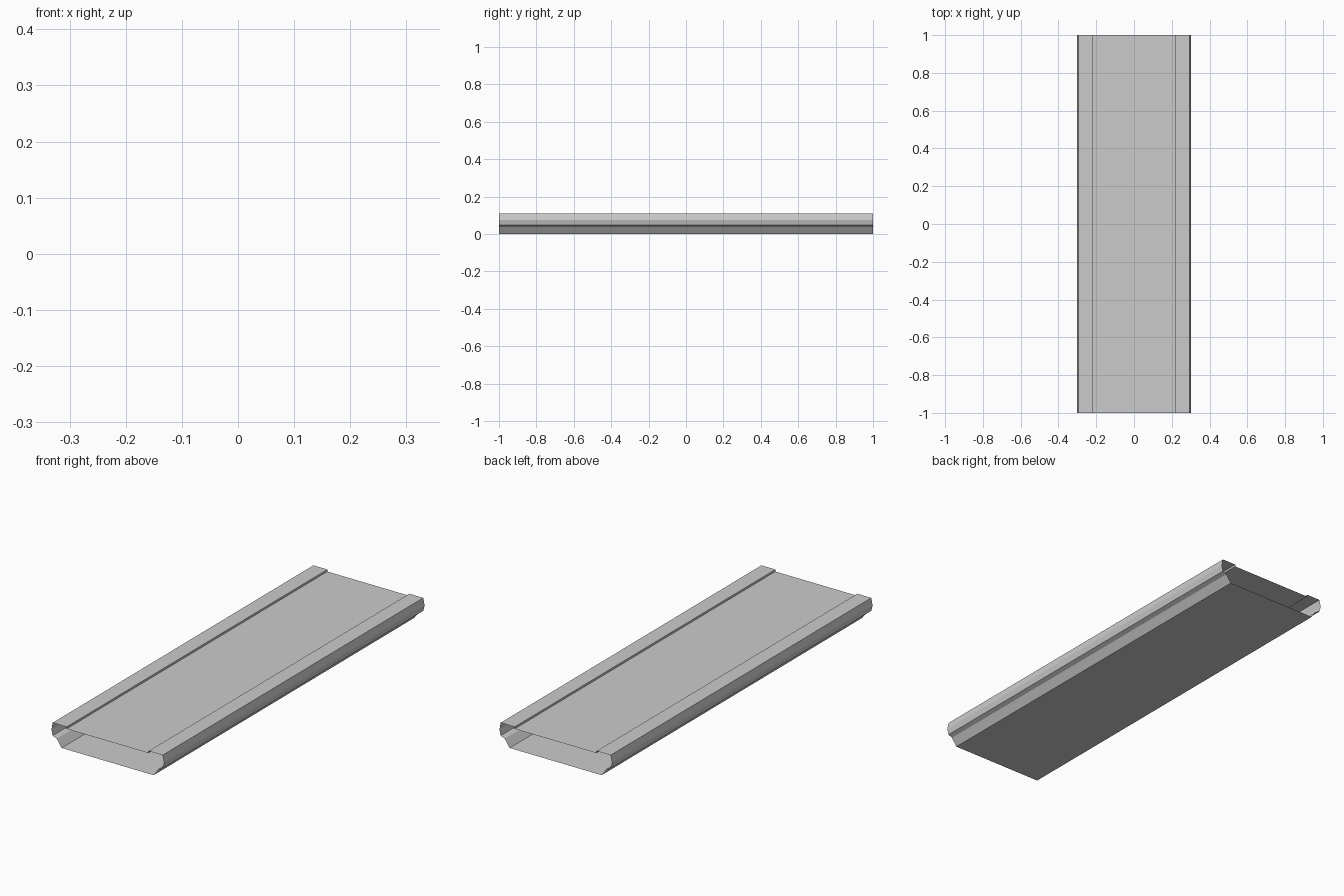
import bpy, bmesh

if "Cube" in bpy.data.objects:
    bpy.data.objects.remove(bpy.data.objects["Cube"])

# Right half of the cross-section (x, z): base, flared flank, rounded rail, recessed deck
half = [(0.247, 0.0), (0.274, 0.038), (0.295, 0.047), (0.302, 0.075),
        (0.295, 0.11), (0.22, 0.11), (0.22, 0.10)]
profile = half + [(-x, z) for x, z in reversed(half)]

# Open-ended plank shell: draw the profile loop and sweep it along y
bm = bmesh.new()
verts = [bm.verts.new((x, -1.0, z)) for x, z in profile]
edges = [bm.edges.new((verts[i], verts[(i + 1) % len(verts)]))
         for i in range(len(verts))]
swept = bmesh.ops.extrude_edge_only(bm, edges=edges)["geom"]
bmesh.ops.translate(bm, vec=(0, 2, 0),
                    verts=[g for g in swept if isinstance(g, bmesh.types.BMVert)])
bm.normal_update()

# Make all faces point outward (the base faces down)
base = min(bm.faces, key=lambda f: f.calc_center_median().z)
bmesh.ops.recalc_face_normals(bm, faces=bm.faces)
if base.normal.z > 0:
    bmesh.ops.reverse_faces(bm, faces=bm.faces)

mesh = bpy.data.meshes.new("plank_shell")
bm.to_mesh(mesh)
bm.free()
bpy.context.collection.objects.link(bpy.data.objects.new("plank_shell", mesh))
